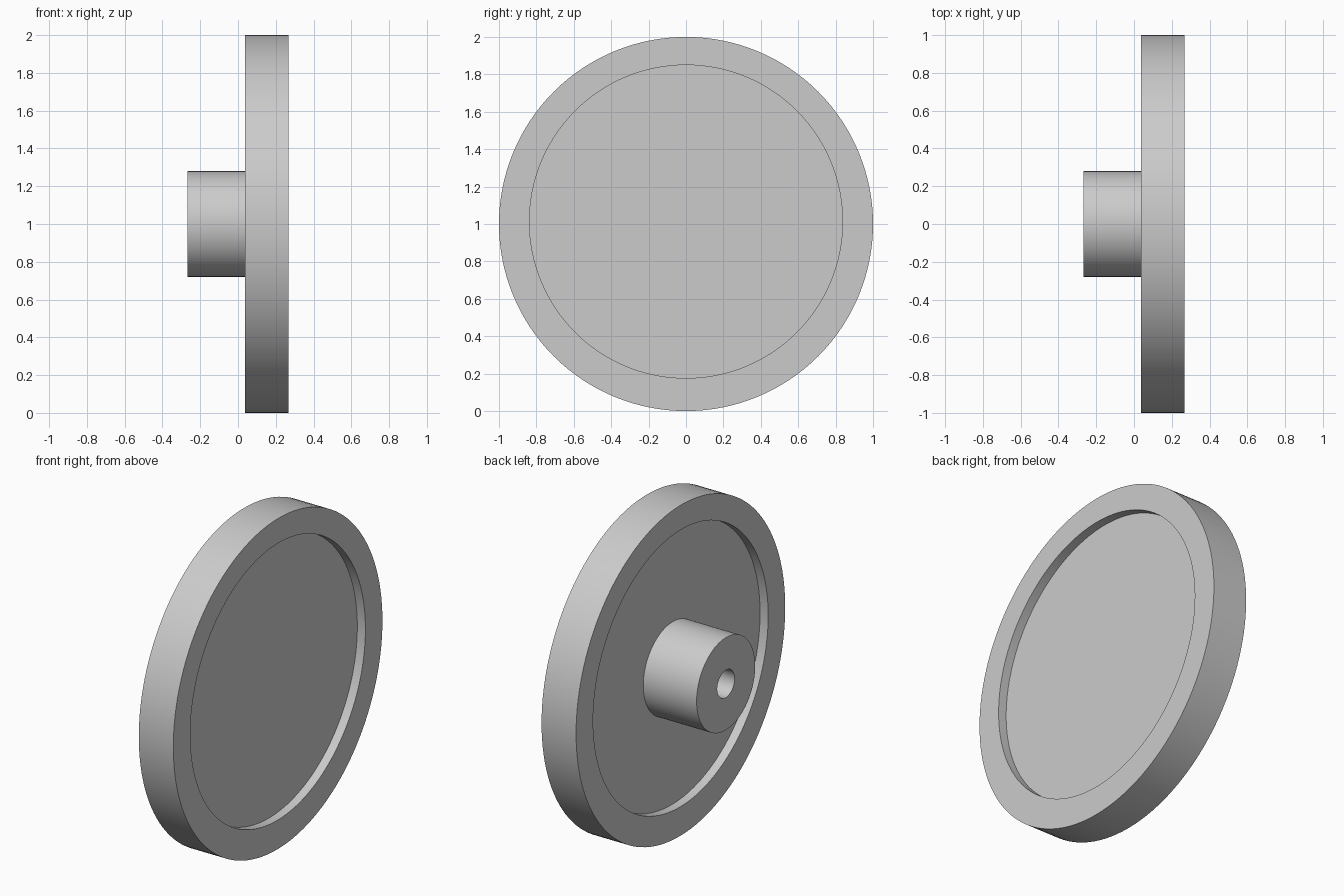
import bpy
import bmesh
from math import cos, sin, tau, radians

cube = bpy.data.objects.get("Cube")
if cube:
    bpy.data.objects.remove(cube, do_unlink=True)

SEGMENTS = 128
AXLE_Z = 1.0
RECESS_Z = 1.013     # recesses sit slightly above the axle

grey = bpy.data.materials.new("light grey")
grey.use_nodes = True
colour = (0.6, 0.6, 0.6, 1)
grey.diffuse_color = colour
grey.node_tree.nodes["Principled BSDF"].inputs["Base Color"].default_value = colour


def lofted_disc(name, rings):
    """Skin circles (x, radius, centre z) along x and cap both ends."""
    bm = bmesh.new()
    loops = []
    for x, radius, centre in rings:
        angles = [tau * i / SEGMENTS for i in range(SEGMENTS)]
        loops.append([bm.verts.new((x, radius * cos(a), centre + radius * sin(a)))
                      for a in angles])
    for a, b in zip(loops, loops[1:]):
        for i in range(SEGMENTS):
            j = (i + 1) % SEGMENTS
            bm.faces.new((a[i], a[j], b[j], b[i]))
    bm.faces.new(loops[0])
    bm.faces.new(loops[-1])
    bmesh.ops.recalc_face_normals(bm, faces=bm.faces)
    mesh = bpy.data.meshes.new(name)
    bm.to_mesh(mesh)
    bm.free()
    mesh.materials.append(grey)
    obj = bpy.data.objects.new(name, mesh)
    bpy.context.collection.objects.link(obj)
    bpy.ops.object.select_all(action="DESELECT")
    obj.select_set(True)
    bpy.context.view_layer.objects.active = obj
    bpy.ops.object.shade_smooth_by_angle(angle=radians(30))
    return obj


lofted_disc("wheel_with_hub", [
    # hub with blind bore
    (0.087, 0.083, AXLE_Z),
    (-0.267, 0.083, AXLE_Z),
    (-0.267, 0.28, AXLE_Z),
    (0.09, 0.28, AXLE_Z),
    # recess on the hub side
    (0.09, 0.837, RECESS_Z),
    (0.036, 0.837, RECESS_Z),
    # rim
    (0.036, 1.0, AXLE_Z),
    (0.267, 1.0, AXLE_Z),
    # recess on the plain side
    (0.267, 0.837, RECESS_Z),
    (0.213, 0.837, RECESS_Z),
])
